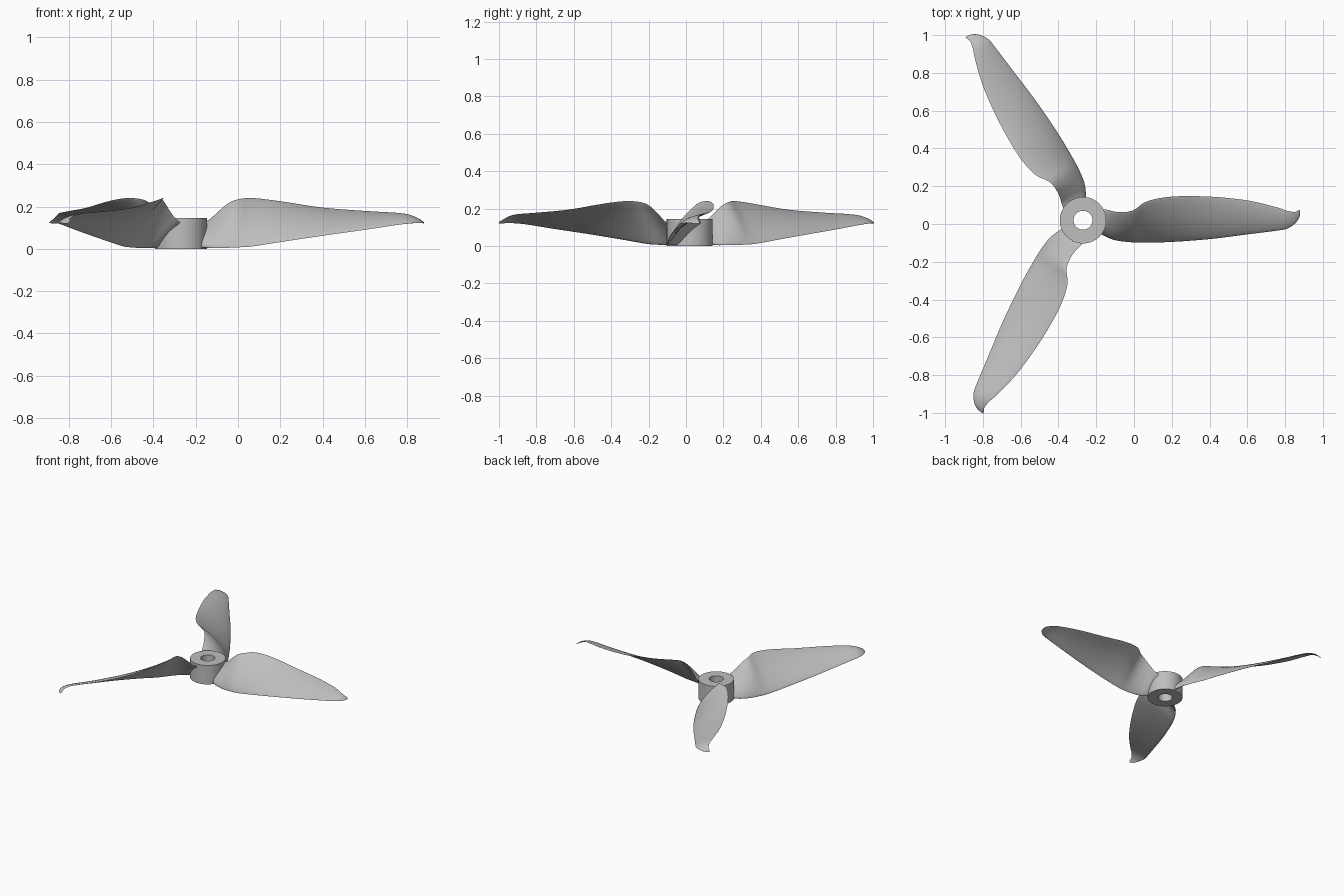
import bpy, bmesh, math
from mathutils import Vector, Matrix

default_cube = bpy.data.objects.get("Cube")
if default_cube:
    bpy.data.objects.remove(default_cube, do_unlink=True)

HUB = Vector((-0.27, 0.02, 0))

grey = bpy.data.materials.new("light grey plastic")
grey.use_nodes = True
colour = (0.52, 0.52, 0.52, 1)
grey.diffuse_color = colour
grey.node_tree.nodes["Principled BSDF"].inputs["Base Color"].default_value = colour


def make_object(name, bm, angle=40):
    """Turn a bmesh into a smooth shaded grey object."""
    bmesh.ops.recalc_face_normals(bm, faces=bm.faces)
    mesh = bpy.data.meshes.new(name)
    bm.to_mesh(mesh)
    bm.free()
    mesh.materials.append(grey)
    obj = bpy.data.objects.new(name, mesh)
    bpy.context.collection.objects.link(obj)
    bpy.ops.object.select_all(action="DESELECT")
    obj.select_set(True)
    bpy.context.view_layer.objects.active = obj
    bpy.ops.object.shade_smooth_by_angle(angle=math.radians(angle))
    return obj


def bridge(bm, first, second):
    """Join two closed rings of vertices with quads."""
    count = len(first)
    for i in range(count):
        j = (i + 1) % count
        bm.faces.new((first[i], first[j], second[j], second[i]))


def catmull_rom(a, b, c, d, t):
    return 0.5 * (2 * b + (c - a) * t + (2 * a - 5 * b + 4 * c - d) * t ** 2
                  + (3 * b - a - 3 * c + d) * t ** 3)


def smooth_stations(stations, steps):
    """Interpolate the stations along the blade."""
    last = len(stations) - 1
    result = []
    for i in range(last):
        near = [stations[min(max(k, 0), last)] for k in range(i - 1, i + 3)]
        for s in range(steps):
            result.append([catmull_rom(*vals, s / steps) for vals in zip(*near)])
    result.append(list(stations[last]))
    return result


# Hub: a bored ring with straight walls
def build_hub(inner=0.05, outer=0.123, bottom=0.0, top=0.145, sides=64):
    bm = bmesh.new()
    rings = []
    for radius, z in ((inner, bottom), (outer, bottom), (outer, top), (inner, top)):
        ring = []
        for i in range(sides):
            a = math.tau * i / sides
            ring.append(bm.verts.new((radius * math.cos(a), radius * math.sin(a), z)))
        rings.append(ring)
    for i, ring in enumerate(rings):
        bridge(bm, ring, rings[(i + 1) % len(rings)])
    make_object("hub", bm).location = HUB


# Blade stations: x, low edge y and z, high edge y and z, thickness
STATIONS = [
    (-0.18, -0.05, 0.01, 0.08, 0.12, 0.035),
    (-0.14, -0.07, 0.005, 0.075, 0.135, 0.03),
    (-0.1, -0.085, 0.005, 0.065, 0.17, 0.022),
    (-0.05, -0.093, 0.005, 0.063, 0.213, 0.018),
    (0, -0.097, 0.007, 0.075, 0.234, 0.017),
    (0.07, -0.098, 0.012, 0.12, 0.24, 0.016),
    (0.2, -0.095, 0.032, 0.145, 0.225, 0.015),
    (0.4, -0.08, 0.062, 0.145, 0.195, 0.014),
    (0.6, -0.055, 0.09, 0.125, 0.179, 0.012),
    (0.75, -0.036, 0.113, 0.09, 0.17, 0.01),
    (0.81, -0.025, 0.12, 0.07, 0.161, 0.009),
    (0.85, 0, 0.123, 0.064, 0.145, 0.007),
    (0.87, 0.025, 0.122, 0.072, 0.132, 0.005),
    (0.88, 0.05, 0.12, 0.075, 0.123, 0.004),
]


def blade_section(station, points=14, camber=0.05):
    """Closed thin aerofoil outline, from low edge over the top and back."""
    x, y0, z0, y1, z1, thick = station
    low, high = Vector((x, y0, z0)), Vector((x, y1, z1))
    chord = high - low
    normal = Vector((0, -chord.z, chord.y)).normalized()
    bow = camber * chord.length
    outline = []
    for side in (1, -1):
        for i in range(points):
            t = (1 - math.cos(math.pi * i / points)) / 2
            t = t if side > 0 else 1 - t
            half = thick * math.sqrt(t * (1 - t)) * (1.25 - 0.5 * t)
            lift = bow * 4 * t * (1 - t) + side * half
            point = low + chord * t + normal * lift
            point.z = max(point.z, 0)
            outline.append(point - HUB)
    return outline


def build_blade(name, angle):
    bm = bmesh.new()
    rings = [[bm.verts.new(p) for p in blade_section(s)]
             for s in smooth_stations(STATIONS, 5)]
    for first, second in zip(rings, rings[1:]):
        bridge(bm, first, second)
    bm.faces.new(rings[0])
    bm.faces.new(rings[-1])
    bm.transform(Matrix.Rotation(angle, 4, "Z"))
    make_object(name, bm, 60).location = HUB


build_hub()
for index, label in enumerate(("left", "back_right", "front_right")):
    build_blade(label + "_blade", math.tau * index / 3)
